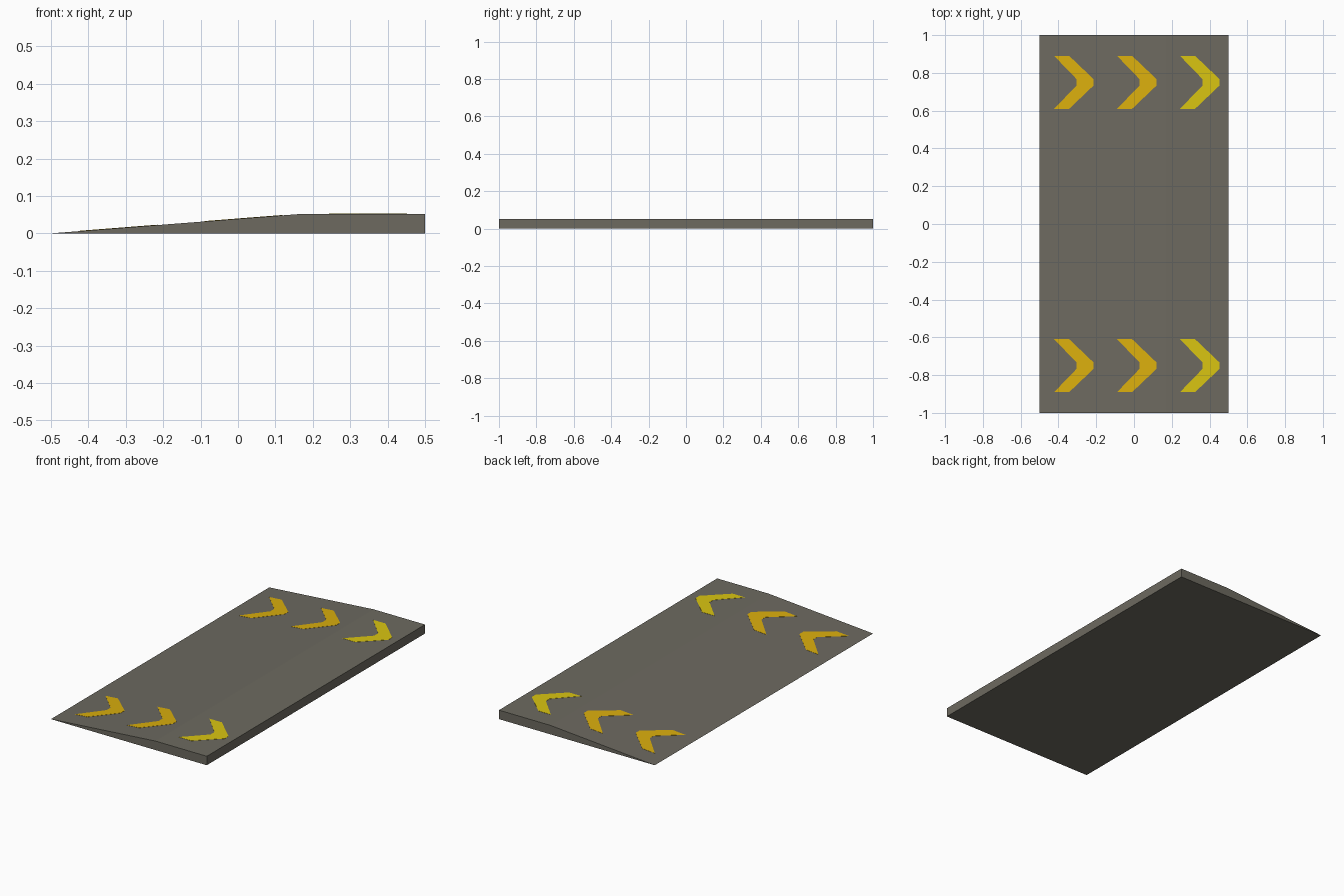
import bpy

if "Cube" in bpy.data.objects:
    bpy.data.objects.remove(bpy.data.objects["Cube"])

HALF_X, HALF_Y, TOP, CREST = 0.5, 1.0, 0.052, 0.17


def material(name, rgb):
    m = bpy.data.materials.new(name)
    lin = [((c / 255 + 0.055) / 1.055) ** 2.4 if c > 10 else c / 255 / 12.92 for c in rgb]
    m.diffuse_color = (*lin, 1)
    m.use_nodes = True
    m.node_tree.nodes["Principled BSDF"].inputs["Base Color"].default_value = m.diffuse_color
    return m


def top_z(x):
    return TOP * min(1, (x + HALF_X) / (CREST + HALF_X))


def prism(name, lower, upper, mat):
    """Closed solid between two matching outlines (upper one counter-clockwise)."""
    n = len(lower)
    faces = [tuple(range(n))[::-1], tuple(range(n, 2 * n))]
    faces += [(i, (i + 1) % n, n + (i + 1) % n, n + i) for i in range(n)]
    mesh = bpy.data.meshes.new(name)
    mesh.from_pydata(lower + upper, [], faces)
    mesh.materials.append(mat)
    ob = bpy.data.objects.new(name, mesh)
    bpy.context.collection.objects.link(ob)
    return ob


grey = material("warm_grey", (109, 106, 96))
orange = material("orange_yellow", (219, 175, 13))
yellow = material("bright_yellow", (218, 197, 17))

# Ramp slab: side profile swept along y
profile = [(-HALF_X, 0), (HALF_X, 0), (HALF_X, TOP), (CREST, TOP)]
prism("ramp", [(x, HALF_Y, z) for x, z in profile][::-1],
      [(x, -HALF_Y, z) for x, z in profile][::-1], grey)
ramp = bpy.data.objects["ramp"]
ramp.data.flip_normals()

# Painted chevrons: thin plates following the top surface
half = [(0, -0.14), (0.08, -0.14), (0.208, -0.018)]
inner = [(0.118, -0.018)]
outline = half + [(x, -y) for x, y in half[::-1]] + [(x, -y) for x, y in inner] + inner
for side, y0 in (("near", -0.75), ("far", 0.75)):
    for i, mat in enumerate((orange, orange, yellow)):
        x0 = -0.423 + i / 3
        pts = [(x0 + x, y0 + y) for x, y in outline]
        prism(f"chevron_{side}_{i + 1}",
              [(x, y, top_z(x) - 0.0005) for x, y in pts],
              [(x, y, top_z(x) + 0.001) for x, y in pts], mat)
